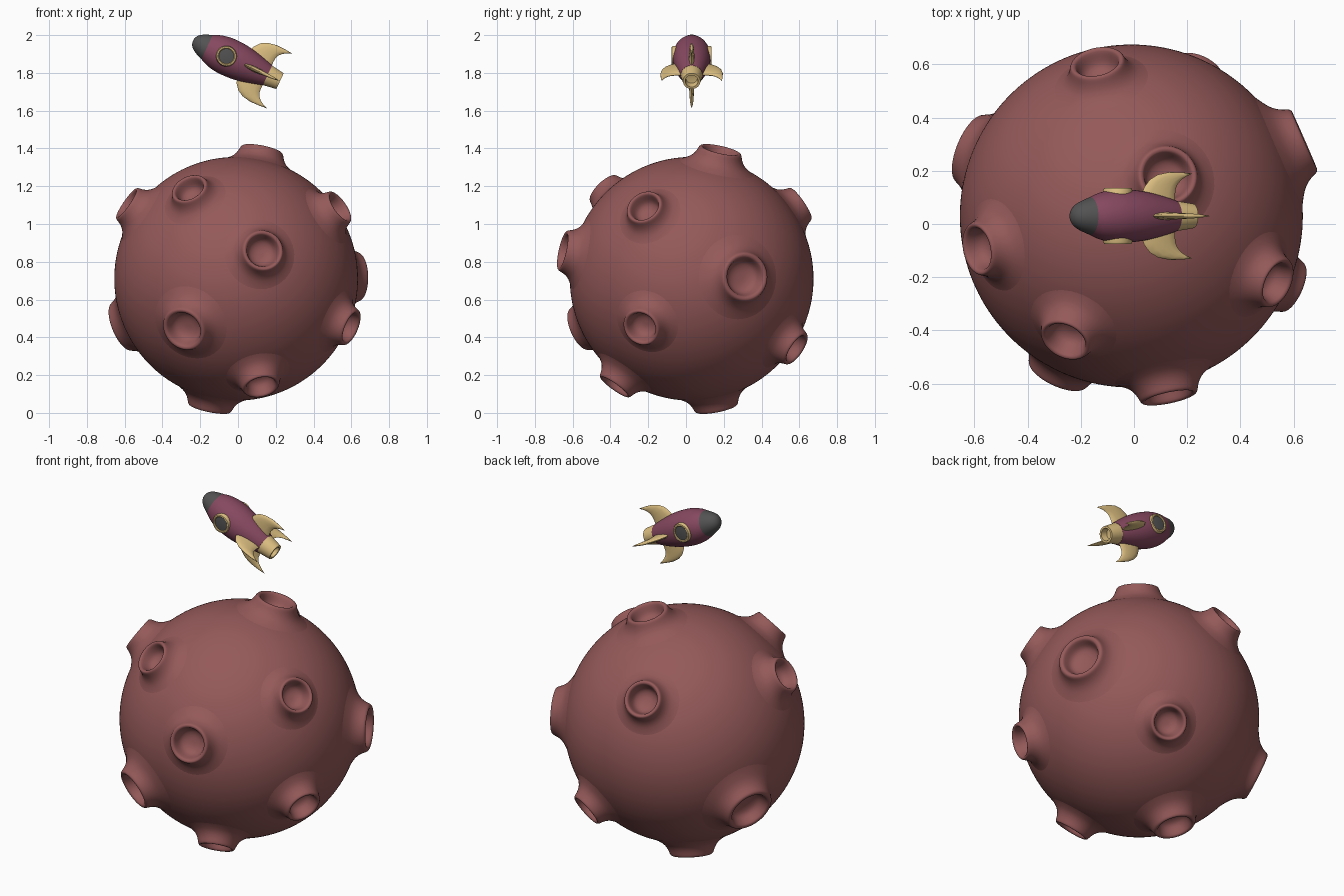
import bpy, bmesh, math
from mathutils import Vector, Matrix

if "Cube" in bpy.data.objects:
    bpy.data.objects.remove(bpy.data.objects["Cube"])


def material(name, rgb):
    m = bpy.data.materials.new(name)
    m.diffuse_color = (*rgb, 1)
    m.use_nodes = True
    m.node_tree.nodes["Principled BSDF"].inputs["Base Color"].default_value = m.diffuse_color
    return m


ROCK = material("red_rock", (0.30, 0.10, 0.10))
HULL = material("burgundy", (0.24, 0.065, 0.115))
GOLD = material("pale_gold", (0.72, 0.52, 0.22))
DARK = material("dark_grey", (0.085, 0.085, 0.085))


def finish(name, bm, mat, angle=40):
    bmesh.ops.remove_doubles(bm, verts=bm.verts, dist=1e-5)
    me = bpy.data.meshes.new(name)
    bm.to_mesh(me)
    bm.free()
    me.materials.append(mat)
    ob = bpy.data.objects.new(name, me)
    bpy.context.collection.objects.link(ob)
    bpy.ops.object.select_all(action='DESELECT')
    ob.select_set(True)
    bpy.context.view_layer.objects.active = ob
    bpy.ops.object.shade_smooth_by_angle(angle=math.radians(angle))
    return ob


def lathe(bm, profile, matrix, segs=48):
    """Revolve (radius, height) points, listed outside/bottom first, about local z."""
    rings = []
    for r, h in profile:
        if r < 1e-6:
            rings.append([bm.verts.new(matrix @ Vector((0, 0, h)))] * segs)
        else:
            rings.append([bm.verts.new(matrix @ Vector((
                r * math.cos(2 * math.pi * i / segs),
                r * math.sin(2 * math.pi * i / segs), h))) for i in range(segs)])
    for a, b in zip(rings, rings[1:]):
        for i in range(segs):
            j = (i + 1) % segs
            bm.faces.new(list(dict.fromkeys((a[i], a[j], b[j], b[i]))))


def smooth_profile(pts, steps=3):
    """Catmull-Rom refinement of a profile."""
    p = [Vector(q) for q in pts]
    p = [2 * p[0] - p[1]] + p + [2 * p[-1] - p[-2]]
    out = []
    for a, b, c, d in zip(p, p[1:], p[2:], p[3:]):
        for k in range(steps):
            t = k / steps
            out.append(0.5 * (2 * b + (c - a) * t + (2 * a - 5 * b + 4 * c - d) * t * t
                              + (3 * b - a - 3 * c + d) * t ** 3))
    return out + [p[-2]]


# ---- planet: sphere opened under each crater, craters revolved on top ----
R = 0.645
CENTRE = Vector((-0.01, 0.03, 0.71))
CRATERS = [  # direction, rim radius
    ((0.14, -0.67, 0.147), 0.108), ((-0.28, -0.60, -0.27), 0.118),
    ((-0.25, -0.47, 0.48), 0.098), ((-0.58, -0.125, 0.40), 0.10),
    ((-0.62, 0.26, -0.26), 0.135), ((0.135, 0.15, 0.67), 0.113),
    ((0.555, -0.255, 0.385), 0.098), ((0.64, 0.28, 0.01), 0.128),
    ((0.60, -0.265, -0.255), 0.10), ((0.13, -0.40, -0.56), 0.098),
    ((-0.14, 0.13, -0.68), 0.115), ((-0.13, 0.58, 0.40), 0.102),
    ((0.25, 0.545, -0.365), 0.098)]
CRATER_PROFILE = [
    (1.9, -0.003), (1.7, 0.001), (1.5, 0.008), (1.32, 0.018), (1.18, 0.033),
    (1.09, 0.05), (1.04, 0.064), (1.0, 0.073), (0.94, 0.077), (0.86, 0.074),
    (0.8, 0.066), (0.74, 0.045), (0.68, 0.025), (0.58, 0.008), (0.4, -0.005),
    (0.2, -0.011), (0, -0.012)]

bm = bmesh.new()
bmesh.ops.create_icosphere(bm, subdivisions=6, radius=R)
for d, size in CRATERS:
    n = Vector(d).normalized()
    limit = math.asin(1.45 * size / R)
    inside = [f for f in bm.faces if all(v.co.angle(n) < limit for v in f.verts)]
    bmesh.ops.delete(bm, geom=inside, context='FACES')
for d, size in CRATERS:
    rot = Vector(d).to_track_quat('Z', 'Y').to_matrix().to_4x4()
    prof = [(t * size, math.sqrt(R * R - (t * size) ** 2) + h)
            for t, h in smooth_profile(CRATER_PROFILE, 2)]
    lathe(bm, prof, rot)
bmesh.ops.translate(bm, verts=bm.verts, vec=CENTRE)
finish("cratered_planet", bm, ROCK, 60)

# ---- rocket frame: local z runs from nose tip to tail, local y is sideways ----
A = math.radians(25)
tail = Vector((math.cos(A), 0, -math.sin(A)))
side = Vector((0, 1, 0))
up = side.cross(tail)
ROCKET = Matrix.Translation((-0.238, 0.03, 1.971)) @ Matrix(
    (up, side, tail)).transposed().to_4x4()


def revolved(name, profile, mat, matrix=ROCKET, segs=48, angle=40):
    b = bmesh.new()
    lathe(b, profile, matrix, segs)
    bmesh.ops.recalc_face_normals(b, faces=b.faces)
    return finish(name, b, mat, angle)


# nose cap, hull and nozzle
revolved("nose_cap", smooth_profile(
    [(0, 0), (0.02, 0.004), (0.039, 0.018), (0.055, 0.043), (0.071, 0.082)]), DARK)
revolved("hull", smooth_profile(
    [(0.071, 0.082), (0.087, 0.12), (0.097, 0.165), (0.1, 0.21), (0.097, 0.27),
     (0.087, 0.33), (0.072, 0.39), (0.058, 0.435)]) + [(0, 0.435)], HULL)
revolved("nozzle", [(0, 0.425), (0.057, 0.425), (0.057, 0.436), (0.046, 0.508),
                    (0.034, 0.508), (0.03, 0.47), (0, 0.465)], GOLD)

# portholes on both sides
for s, label in ((-1, "near"), (1, "far")):
    m = ROCKET @ Matrix.Translation((0, 0, 0.195)) @ Matrix.Rotation(
        -s * math.pi / 2, 4, 'X')
    revolved("porthole_ring_" + label,
             [(0.055, 0.06), (0.055, 0.097), (0.051, 0.105), (0.044, 0.106),
              (0.04, 0.102), (0.04, 0.06)], GOLD, m, 32)
    revolved("porthole_glass_" + label,
             [(0.041, 0.09), (0.041, 0.1), (0.022, 0.102), (0, 0.103)], DARK, m, 32)

# four swept fins: ribs from leading edge to trailing edge, thick in the middle
LEAD = [(0.03, 0.285), (0.075, 0.292), (0.108, 0.305), (0.137, 0.328),
        (0.156, 0.362), (0.165, 0.41), (0.164, 0.46), (0.16, 0.506)]
TRAIL = [(0.03, 0.434), (0.055, 0.434), (0.078, 0.433), (0.1, 0.435),
         (0.119, 0.443), (0.136, 0.459), (0.149, 0.48), (0.16, 0.506)]
THICK = [0.015, 0.015, 0.014, 0.0125, 0.011, 0.009, 0.006, 0.0]
for k, label in enumerate(("upper", "far", "lower", "near")):
    m = ROCKET @ Matrix.Rotation(k * math.pi / 2, 4, 'Z')
    b = bmesh.new()
    ribs = []
    for (r0, s0), (r1, s1), th in zip(LEAD, TRAIL, THICK):
        rib = []
        for i in range(12):
            a = 2 * math.pi * i / 12
            t = 0.5 - 0.5 * math.cos(a)
            rib.append(b.verts.new(m @ Vector((
                r0 + (r1 - r0) * t, th * math.sin(a), s0 + (s1 - s0) * t))))
        ribs.append(rib)
    for p, q in zip(ribs, ribs[1:]):
        for i in range(12):
            j = (i + 1) % 12
            b.faces.new((p[i], p[j], q[j], q[i]))
    b.faces.new(ribs[0])
    bmesh.ops.remove_doubles(b, verts=b.verts, dist=1e-5)
    bmesh.ops.recalc_face_normals(b, faces=b.faces)
    finish("fin_" + label, b, GOLD, 50)
